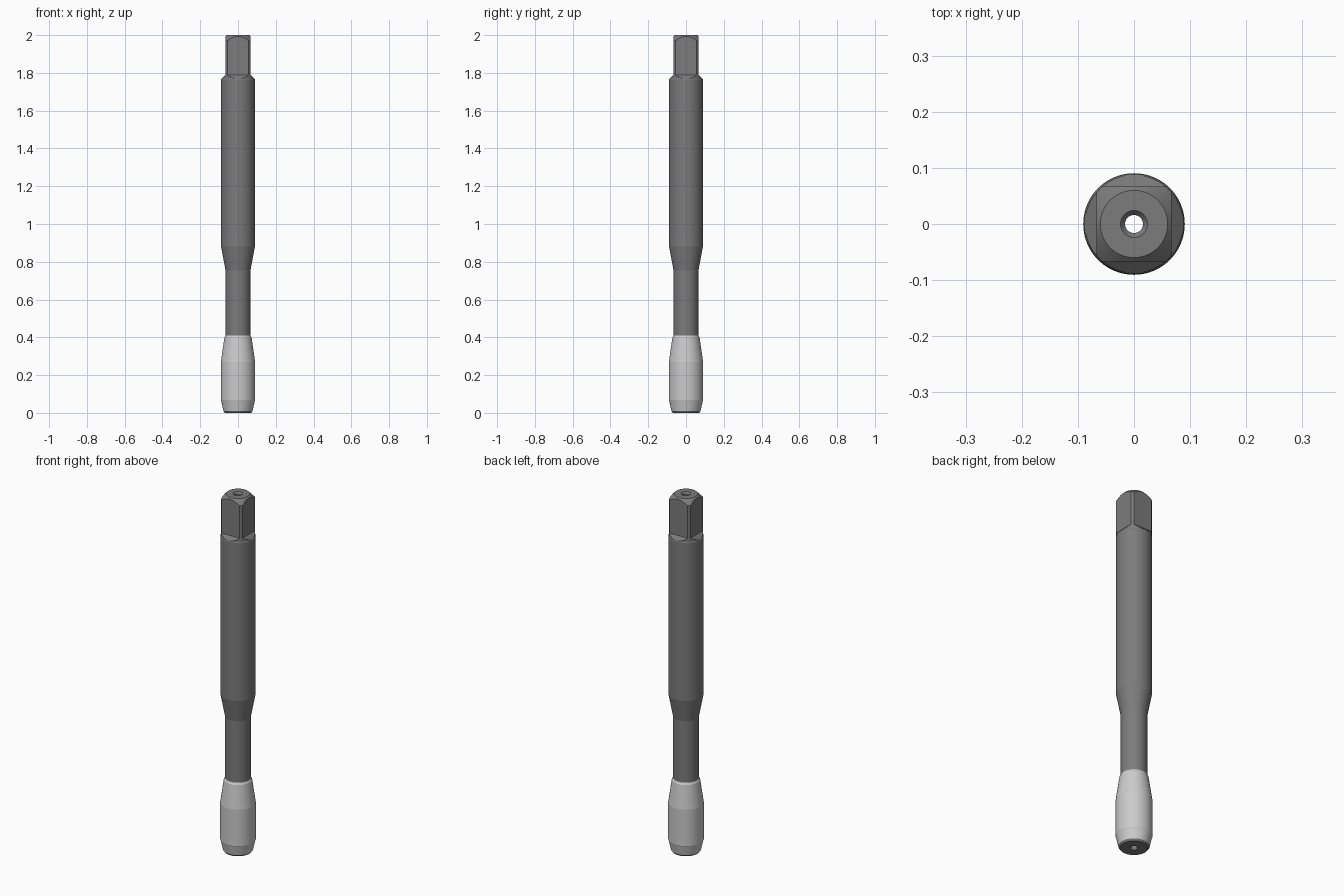
import bpy, bmesh, math

if "Cube" in bpy.data.objects:
    bpy.data.objects.remove(bpy.data.objects["Cube"])

SEG = 96


def material(name, v):
    m = bpy.data.materials.new(name)
    m.diffuse_color = (v, v, v, 1)
    m.use_nodes = True
    m.node_tree.nodes["Principled BSDF"].inputs["Base Color"].default_value = m.diffuse_color
    return m


DARK = material("dark_steel", 0.2)
LIGHT = material("light_steel", 0.55)


def add_object(name, bm, mat=None):
    me = bpy.data.meshes.new(name)
    bm.to_mesh(me)
    bm.free()
    ob = bpy.data.objects.new(name, me)
    bpy.context.collection.objects.link(ob)
    if mat:
        me.materials.append(mat)
    return ob


def activate(ob):
    bpy.ops.object.select_all(action='DESELECT')
    ob.select_set(True)
    bpy.context.view_layer.objects.active = ob


def revolve(name, profile, mat, closed=False):
    """Spin an (r, z) profile around z; counter-clockwise order faces outward."""
    bm = bmesh.new()
    rings = []
    for r, z in profile:
        rings.append([bm.verts.new((r * math.cos(2 * math.pi * i / SEG),
                                    r * math.sin(2 * math.pi * i / SEG), z))
                      for i in range(SEG)])
    pairs = list(zip(rings, rings[1:]))
    if closed:
        pairs.append((rings[-1], rings[0]))
    for a, b in pairs:
        for i in range(SEG):
            j = (i + 1) % SEG
            bm.faces.new((a[i], a[j], b[j], b[i]))
    return add_object(name, bm, mat)


def smooth(ob):
    activate(ob)
    bpy.ops.object.shade_smooth_by_angle(angle=math.radians(6))


# Shank: neck, cone, cylinder, drive end with chamfered top, and central bore
BORE = 0.016
shank = revolve("shank", [
    (BORE, 0.405), (0.066, 0.405), (0.066, 0.755), (0.0895, 0.88),
    (0.0895, 1.765), (0.0875, 1.769), (0.0875, 1.9725), (0.06, 2.0),
    (0.024, 2.0), (BORE, 1.99)], DARK, closed=True)

# Square envelope with 45 degree ledges, intersected with the shank
bm = bmesh.new()
levels = [(0.3, 0.3), (0.3, 1.557), (0.067, 1.79), (0.067, 2.1)]
rings = [[bm.verts.new((sx * h, sy * h, z))
          for sx, sy in ((-1, -1), (1, -1), (1, 1), (-1, 1))] for h, z in levels]
bm.faces.new(rings[0][::-1])
bm.faces.new(rings[-1])
for a, b in zip(rings, rings[1:]):
    for i in range(4):
        j = (i + 1) % 4
        bm.faces.new((a[i], a[j], b[j], b[i]))
envelope = add_object("square_envelope", bm, DARK)
envelope.hide_render = True

cut = shank.modifiers.new("square_drive", 'BOOLEAN')
cut.operation = 'INTERSECT'
cut.solver = 'EXACT'
cut.object = envelope
activate(shank)
bpy.ops.object.modifier_apply(modifier=cut.name)
bpy.data.objects.remove(envelope)

# Cutting head: lead-in taper, straight section, tapered back
head = revolve("cutting_head", [
    (0.077, 0.01), (0.0885, 0.062), (0.0905, 0.066), (0.0905, 0.27),
    (0.072, 0.4), (0.066, 0.41)], LIGHT)

# Tip: bore through the head and the flat end face
tip = revolve("tip", [
    (BORE, 0.405), (BORE, 0.006), (0.02, 0.0), (0.07, 0.0),
    (0.077, 0.01)], DARK)

for ob in (shank, head, tip):
    smooth(ob)
